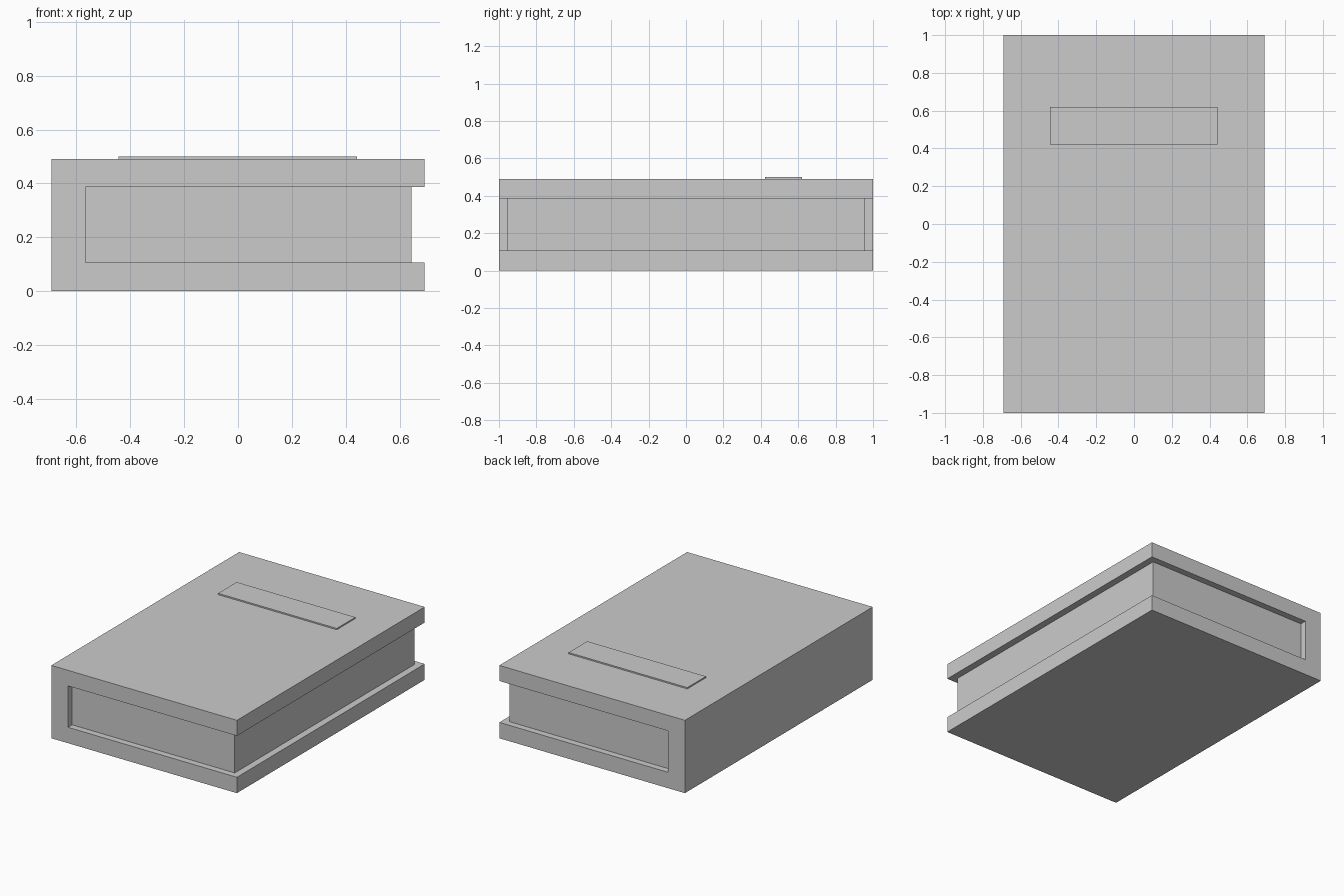
import bpy, bmesh
from mathutils import Vector

if "Cube" in bpy.data.objects:
    bpy.data.objects.remove(bpy.data.objects["Cube"])


def extrude_profile(name, points, y0, y1):
    """Extrude an x-z outline along y into a flat-shaded solid."""
    bm = bmesh.new()
    face = bm.faces.new([bm.verts.new((x, y0, z)) for x, z in points])
    result = bmesh.ops.extrude_face_region(bm, geom=[face])
    moved = [g for g in result["geom"] if isinstance(g, bmesh.types.BMVert)]
    bmesh.ops.translate(bm, verts=moved, vec=Vector((0, y1 - y0, 0)))
    bmesh.ops.recalc_face_normals(bm, faces=bm.faces)
    mesh = bpy.data.meshes.new(name)
    bm.to_mesh(mesh)
    bm.free()
    obj = bpy.data.objects.new(name, mesh)
    bpy.context.collection.objects.link(obj)
    return obj


def rect(x0, x1, z0, z1):
    return [(x0, z0), (x1, z0), (x1, z1), (x0, z1)]


W, SPINE = 0.692, -0.567           # half width, inner face of the spine
LOW, HIGH, TOP = 0.107, 0.386, 0.491

# Cover: two boards and the spine as one C-shaped outline
extrude_profile("book_cover", [(-W, 0), (W, 0), (W, LOW), (SPINE, LOW),
                               (SPINE, HIGH), (W, HIGH), (W, TOP), (-W, TOP)], -1, 1)

# Page block, set back from the cover edges
extrude_profile("page_block", rect(SPINE, 0.645, LOW, HIGH), -0.956, 0.956)

# Raised title plate on the front board
extrude_profile("title_plate", rect(-0.444, 0.441, TOP, 0.5), 0.422, 0.62)
